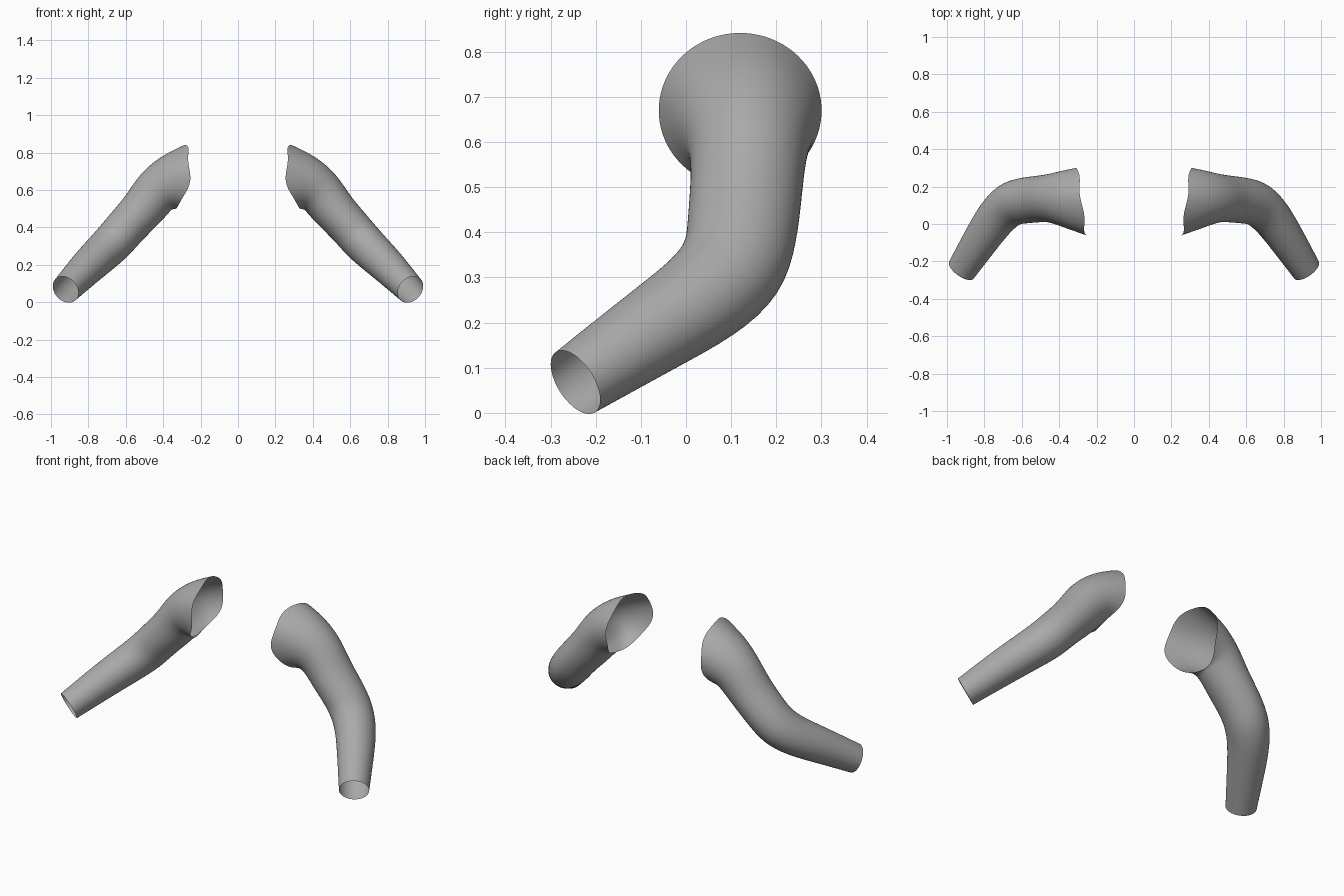
import bpy, bmesh, math
from mathutils import Vector

cube = bpy.data.objects.get("Cube")
if cube:
    bpy.data.objects.remove(cube)

fabric = bpy.data.materials.new("grey_fabric")
fabric.use_nodes = True
grey = (0.4, 0.4, 0.4, 1)
fabric.diffuse_color = grey
fabric.node_tree.nodes["Principled BSDF"].inputs["Base Color"].default_value = grey

SIDES = 20
# Cross-sections from wrist to shoulder: centre, axis, depth radius, height radius
SECTIONS = [
    ((.922, -.245, .068), (.51, -.74, -.45), .081, .078),
    ((.81, -.07, .185), (.51, -.74, -.45), .10, .095),
    ((.735, .04, .255), (.50, -.68, -.53), .112, .103),
    ((.665, .108, .322), (.58, -.42, -.67), .122, .11),
    ((.60, .125, .40), (.66, -.12, -.74), .123, .11),
    ((.515, .133, .49), (.70, -.03, -.71), .124, .115),
    ((.45, .14, .58), (.78, 0, -.62), .127, .13),
    ((.385, .135, .64), (.98, 0, -.2), .15, .146),
    ((.28, .12, .67), (.99, -.12, 0), .182, .172),
]


def make_sleeve(name, side):
    bm = bmesh.new()
    rings = []
    for i, (centre, axis, ru, rv) in enumerate(SECTIONS):
        n = Vector(axis).normalized()
        u = (Vector((0, 1, 0)) - n * n.y).normalized()
        v = n.cross(u)
        ring = []
        for k in range(SIDES):
            a = math.tau * k / SIDES
            p = Vector(centre) + 1.015 * (u * ru * math.cos(a) + v * rv * math.sin(a))
            # Uneven armhole edge, cut back towards the armpit
            if i == len(SECTIONS) - 1:
                p.x += .065 * min(0, math.sin(a)) ** 2 + .008 * math.sin(5 * a + 1)
            ring.append(bm.verts.new((p.x * side, p.y, p.z)))
        rings.append(ring)
    for lower, upper in zip(rings, rings[1:]):
        for k in range(SIDES):
            j = (k + 1) % SIDES
            bm.faces.new((lower[k], lower[j], upper[j], upper[k]))
    bmesh.ops.recalc_face_normals(bm, faces=bm.faces)
    for f in bm.faces:
        f.smooth = True
    mesh = bpy.data.meshes.new(name)
    bm.to_mesh(mesh)
    bm.free()
    mesh.materials.append(fabric)
    sleeve = bpy.data.objects.new(name, mesh)
    bpy.context.collection.objects.link(sleeve)
    smooth = sleeve.modifiers.new("smooth_surface", "SUBSURF")
    smooth.levels = smooth.render_levels = 2


make_sleeve("left_sleeve", 1)
make_sleeve("right_sleeve", -1)
